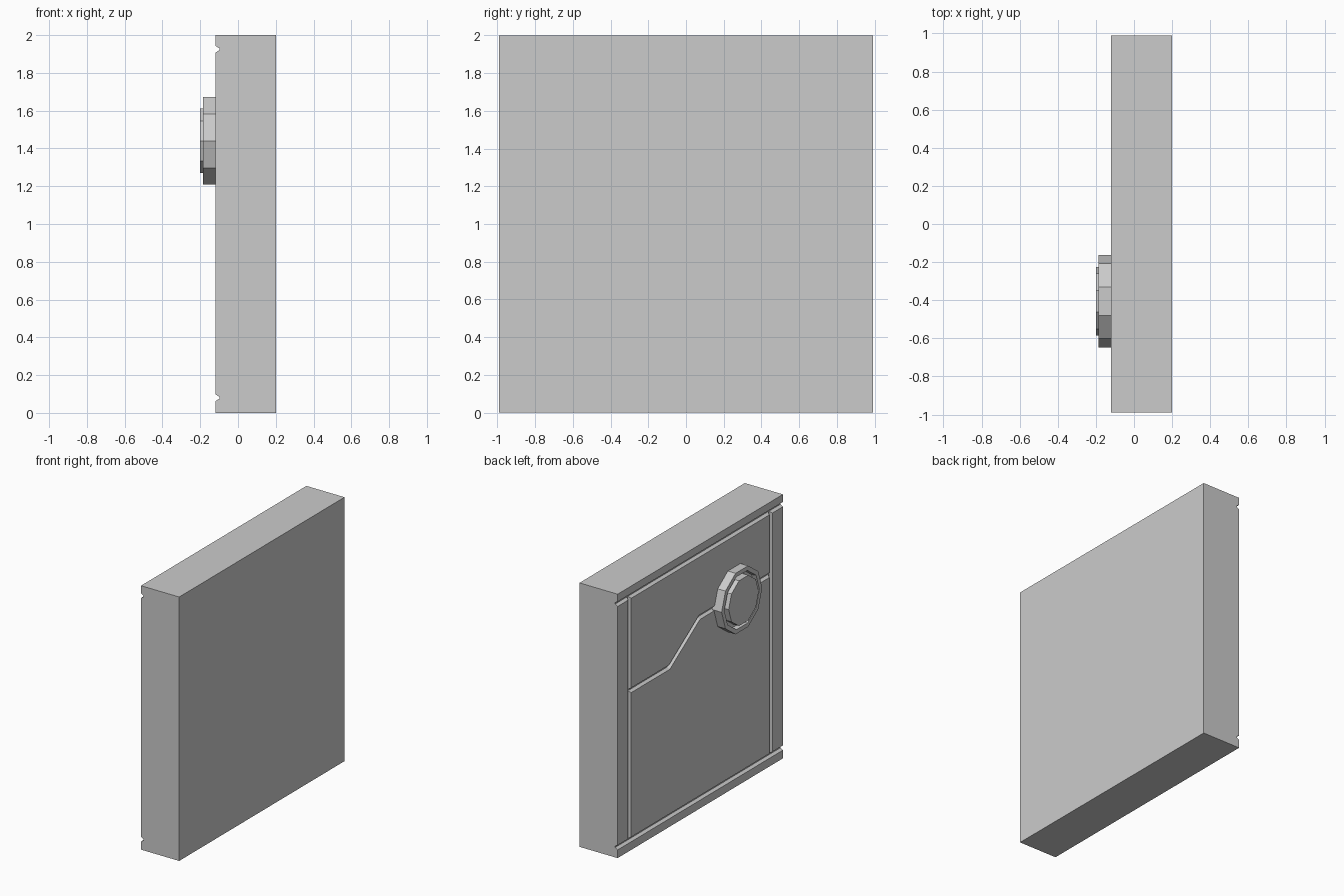
import bpy, bmesh
from math import sin, cos, tau
from mathutils import Vector

if "Cube" in bpy.data.objects:
    bpy.data.objects.remove(bpy.data.objects["Cube"])

FACE = -0.12            # x of the grooved wall face
DEPTH = 0.021           # groove depth
HALF = 0.018            # groove half width at the face


def finish(name, bm):
    bmesh.ops.recalc_face_normals(bm, faces=bm.faces[:])
    mesh = bpy.data.meshes.new(name)
    bm.to_mesh(mesh)
    bm.free()
    ob = bpy.data.objects.new(name, mesh)
    bpy.context.collection.objects.link(ob)
    return ob


def groove_cutter(name, path):
    """Sweep a tapered section along (y, z) points with mitred corners."""
    pts = [Vector(p) for p in path]
    dirs = [(b - a).normalized() for a, b in zip(pts, pts[1:])]
    section = [(FACE - 0.02, HALF + 0.012), (FACE + DEPTH, HALF - 0.0126),
               (FACE + DEPTH, 0.0126 - HALF), (FACE - 0.02, -HALF - 0.012)]
    bm = bmesh.new()
    rings = []
    for i, p in enumerate(pts):
        d0, d1 = dirs[max(i - 1, 0)], dirs[min(i, len(dirs) - 1)]
        t = (d0 + d1).normalized()
        side = Vector((-t.y, t.x)) / t.dot(d0)
        rings.append([bm.verts.new((x, *(p + side * s))) for x, s in section])
    for a, b in zip(rings, rings[1:]):
        for k in range(4):
            n = (k + 1) % 4
            bm.faces.new((a[k], a[n], b[n], b[k]))
    bm.faces.new(rings[0])
    bm.faces.new(rings[-1])
    ob = finish(name, bm)
    ob.hide_render = True
    return ob


# Wall slab
bm = bmesh.new()
bmesh.ops.create_cube(bm, size=1)
bmesh.ops.scale(bm, vec=(0.32, 1.98, 2.0), verts=bm.verts)
bmesh.ops.translate(bm, vec=(0.04, 0, 1.0), verts=bm.verts)
wall = finish("wall_panel", bm)

# Border grooves and the stepped seam
LOW, HIGH, EDGE = 0.08, 1.925, 0.845
paths = [[(-1.1, z), (1.1, z)] for z in (LOW, HIGH)]
paths += [[(y, LOW), (y, HIGH)] for y in (-EDGE, EDGE)]
paths += [[(EDGE, 1.21), (0.37, 1.21), (0.01, 1.45), (-EDGE, 1.45)]]
cutters = [groove_cutter(f"groove_cutter_{i}", p) for i, p in enumerate(paths)]
bpy.context.view_layer.objects.active = wall
for c in cutters:
    mod = wall.modifiers.new("groove", "BOOLEAN")
    mod.operation = "DIFFERENCE"
    mod.solver = "EXACT"
    mod.object = c
    bpy.ops.object.modifier_apply(modifier=mod.name)
for c in cutters:
    bpy.data.objects.remove(c)

# Ten-sided hub: outer rim, recessed channel and raised disc
SIDES = 10
CY, CZ = -0.405, 1.44
profile = [(0.243, -0.105), (0.243, -0.185), (0.21, -0.185),
           (0.205, -0.15), (0.18, -0.15), (0.18, -0.2)]
bm = bmesh.new()
loops = [[bm.verts.new((x, CY + r * cos(tau * k / SIDES), CZ + r * sin(tau * k / SIDES)))
          for k in range(SIDES)] for r, x in profile]
for a, b in zip(loops, loops[1:]):
    for k in range(SIDES):
        n = (k + 1) % SIDES
        bm.faces.new((a[k], a[n], b[n], b[k]))
bm.faces.new(loops[0])
bm.faces.new(loops[-1])
finish("round_hub", bm)
